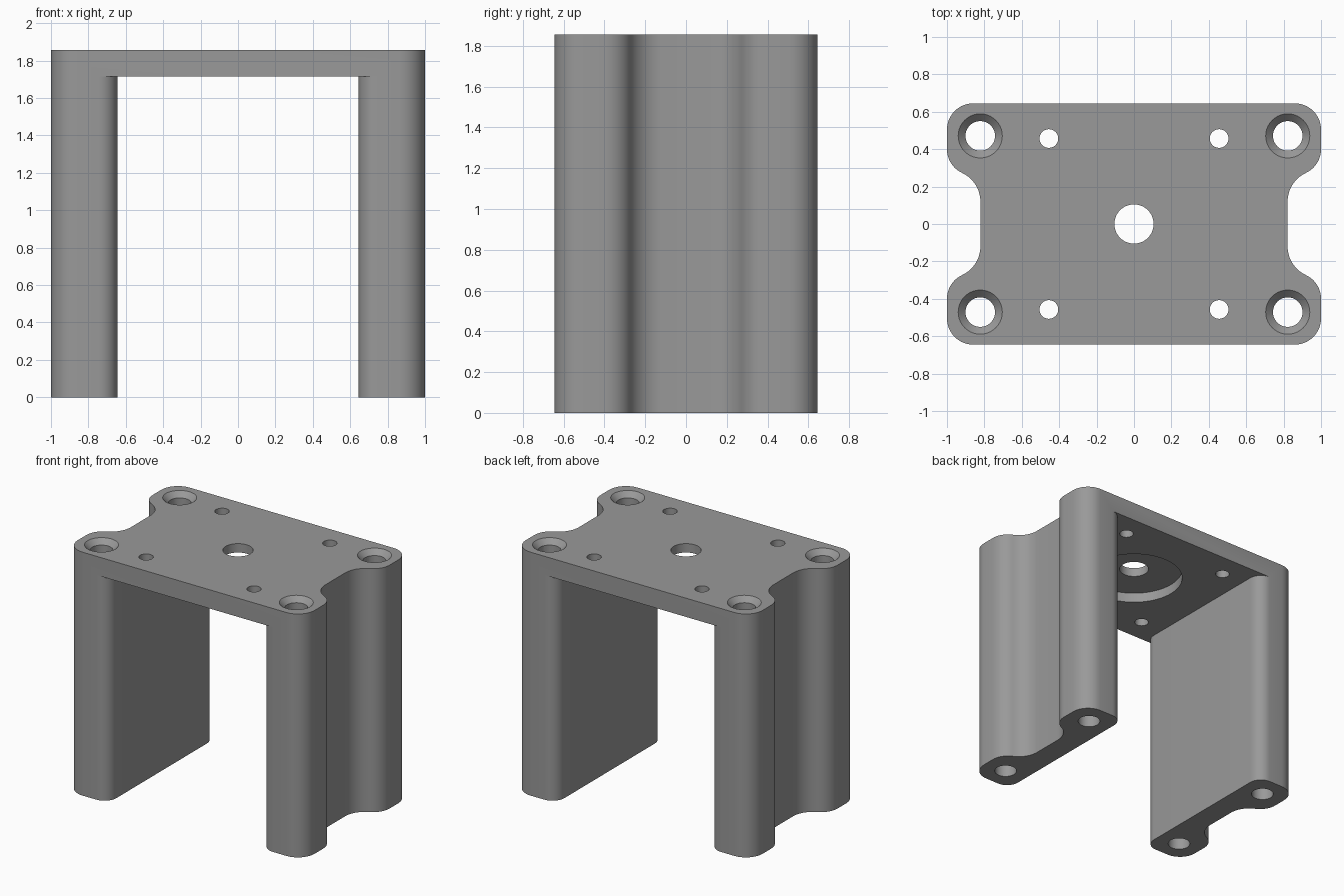
import bpy, bmesh, math

if "Cube" in bpy.data.objects:
    bpy.data.objects.remove(bpy.data.objects["Cube"])

TOP, UNDER = 1.857, 1.714      # top and underside of the plate
HALF_Y = 0.645

grey = bpy.data.materials.new("plain_grey")
grey.diffuse_color = (0.32, 0.32, 0.32, 1)
grey.use_nodes = True
grey.node_tree.nodes["Principled BSDF"].inputs["Base Color"].default_value = grey.diffuse_color


def arc(cx, cy, r, a0, a1, n=10):
    return [(cx + r * math.cos(math.radians(a0 + (a1 - a0) * i / n)),
             cy + r * math.sin(math.radians(a0 + (a1 - a0) * i / n))) for i in range(n + 1)]


def finish(name, bm):
    bmesh.ops.recalc_face_normals(bm, faces=bm.faces)
    mesh = bpy.data.meshes.new(name)
    bm.to_mesh(mesh)
    bm.free()
    mesh.materials.append(grey)
    ob = bpy.data.objects.new(name, mesh)
    bpy.context.collection.objects.link(ob)
    return ob


def prism(name, quarter, z0, z1):
    """Extrude an outline mirrored from its +x +y quarter (listed from the y axis to the x axis)."""
    right = quarter + [(x, -y) for x, y in reversed(quarter)]
    outline = right + [(-x, y) for x, y in reversed(right)]
    bm = bmesh.new()
    face = bm.faces.new([bm.verts.new((x, y, z0)) for x, y in outline])
    new = bmesh.ops.extrude_face_region(bm, geom=[face])["geom"]
    bmesh.ops.translate(bm, vec=(0, 0, z1 - z0),
                        verts=[v for v in new if isinstance(v, bmesh.types.BMVert)])
    return finish(name, bm)


def cone(name, x, y, r0, r1, z0, z1, n=40):
    bm = bmesh.new()
    bmesh.ops.create_cone(bm, cap_ends=True, segments=n, radius1=r0, radius2=r1, depth=z1 - z0)
    bmesh.ops.translate(bm, vec=(x, y, (z0 + z1) / 2), verts=bm.verts)
    return finish(name, bm)


# Bracket body: rounded corner posts flowing into a waist on each side
R, r = 0.17, 0.14
d = math.radians(-65)
wx, wy = 0.86 + (r + R) * math.cos(d), 0.40 + (r + R) * math.sin(d)
quarter = (arc(0.86, HALF_Y - r, r, 90, 0) + arc(0.86, 0.40, r, 0, -65)
           + arc(wx, wy, R, 115, 180)[1:])
body = prism("bracket", quarter, 0, TOP)

# Channel between the legs, flared at both ends to round the legs' inner corners
flare = [(0.745, 0.8)] + arc(0.745, HALF_Y - 0.1, 0.1, 90, 180)
cutters = [prism("channel_cutter", flare, -0.2, UNDER)]

# Centre hole and the round recess under the plate
cutters.append(cone("centre_hole_cutter", 0, 0, 0.105, 0.105, 1.5, 2.0, 48))
cutters.append(cone("recess_cutter", 0, 0, 0.35, 0.35, 1.5, UNDER + 0.075, 72))

# Four small plate holes and four countersunk holes running down the legs
for sx in (-1, 1):
    for sy in (-1, 1):
        x, y = 0.822 * sx, 0.471 * sy
        cutters.append(cone("small_hole_cutter", 0.455 * sx, 0.457 * sy, 0.05, 0.05, 1.5, 2.0, 32))
        cutters.append(cone("leg_hole_cutter", x, y, 0.079, 0.079, -0.2, 2.0))
        cutters.append(cone("countersink_cutter", x, y, 0.07, 0.128, TOP - 0.048, TOP + 0.01))

bpy.context.view_layer.objects.active = body
body.select_set(True)
for c in cutters:
    c.hide_render = True
    m = body.modifiers.new("cut", "BOOLEAN")
    m.operation, m.solver, m.object = "DIFFERENCE", "EXACT", c
    bpy.ops.object.modifier_apply(modifier=m.name)
    bpy.data.objects.remove(c)

bpy.ops.object.select_all(action="DESELECT")
body.select_set(True)
bpy.context.view_layer.objects.active = body
bpy.ops.object.shade_smooth_by_angle(angle=math.radians(30))
